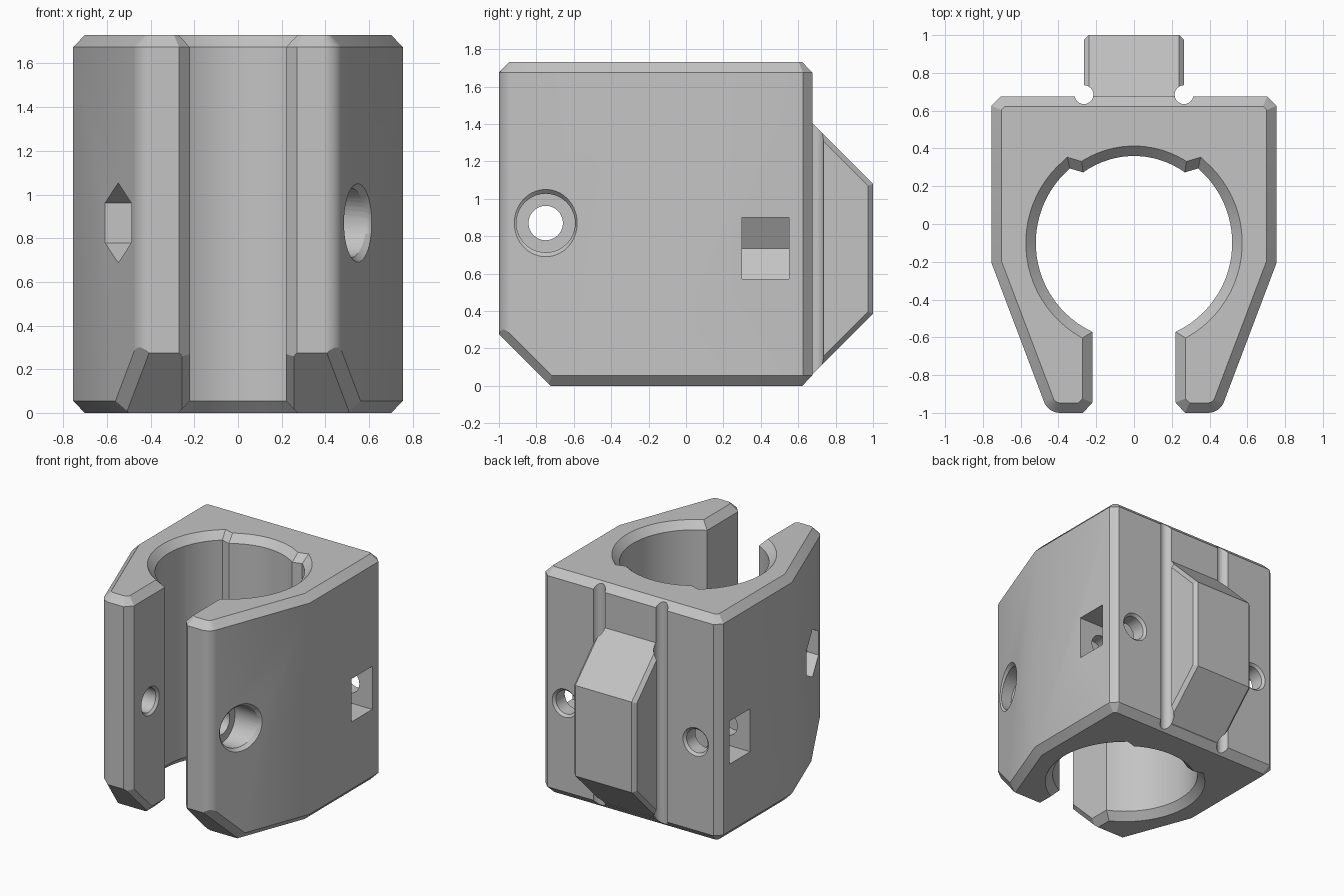
import bpy, bmesh, math
from mathutils import Matrix, Vector

cube = bpy.data.objects.get("Cube")
if cube:
    bpy.data.objects.remove(cube, do_unlink=True)

grey = bpy.data.materials.new("plain grey")
grey.use_nodes = True
grey.diffuse_color = (0.55, 0.55, 0.55, 1)
for node in grey.node_tree.nodes:
    if node.type == 'BSDF_PRINCIPLED':
        node.inputs["Base Color"].default_value = grey.diffuse_color

# Frames whose local z runs along world x, and along world -y
ALONG_X = Matrix(((0, 0, 1, 0), (1, 0, 0, 0), (0, 1, 0, 0), (0, 0, 0, 1)))
ALONG_Y = Matrix(((1, 0, 0, 0), (0, 0, -1, 0), (0, 1, 0, 0), (0, 0, 0, 1)))


def arc(cx, cy, r, start, end, steps):
    angles = [math.radians(start + (end - start) * i / steps) for i in range(steps + 1)]
    return [(cx + r * math.cos(a), cy + r * math.sin(a)) for a in angles]


def ring(cx, cy, r, sides=40, turn=0):
    return arc(cx, cy, r, turn, turn + 360, sides)[:-1]


def inset(points, d):
    """Move a counter-clockwise outline inward by d with mitred corners."""
    result = []
    for i, p in enumerate(points):
        a, b, c = Vector(points[i - 1]), Vector(p), Vector(points[(i + 1) % len(points)])
        e, f = (b - a).normalized(), (c - b).normalized()
        n, m = Vector((-e.y, e.x)), Vector((-f.y, f.x))
        result.append(b + (n + m) * d / (1 + n.dot(m)))
    return result


def solid(name, outline, levels, matrix=Matrix()):
    """Loft an outline through (height, inset) levels."""
    bm = bmesh.new()
    rows = [[bm.verts.new((p[0], p[1], h)) for p in inset(outline, d)] for h, d in levels]
    count = len(outline)
    for low, high in zip(rows, rows[1:]):
        for i in range(count):
            j = (i + 1) % count
            bm.faces.new((low[i], low[j], high[j], high[i]))
    bm.faces.new(rows[0][::-1])
    bm.faces.new(rows[-1])
    bm.transform(matrix)
    bmesh.ops.recalc_face_normals(bm, faces=bm.faces)
    mesh = bpy.data.meshes.new(name)
    bm.to_mesh(mesh)
    bm.free()
    mesh.materials.append(grey)
    obj = bpy.data.objects.new(name, mesh)
    bpy.context.collection.objects.link(obj)
    return obj


def slab(name, point, normal, width, depth):
    """Plate whose underside lies on the plane through point."""
    h = width / 2
    place = Matrix.Translation(point) @ Vector(normal).to_track_quat('Z', 'Y').to_matrix().to_4x4()
    return solid(name, [(-h, -h), (h, -h), (h, h), (-h, h)], [(0, 0), (depth, 0)], place)


def combine(target, other, operation='DIFFERENCE'):
    other.hide_render = True
    mod = target.modifiers.new("combine", 'BOOLEAN')
    mod.operation, mod.solver, mod.object = operation, 'EXACT', other
    bpy.context.view_layer.objects.active = target
    bpy.ops.object.modifier_apply(modifier=mod.name)
    bpy.data.objects.remove(other, do_unlink=True)


# Clamp body: C-shaped plan with a raised pad at the back of the bore
BORE_Y, BORE_R = -0.10, 0.52
half = arc(0, BORE_Y, 0.46, 87, 54.2, 7)
half += arc(0, BORE_Y, BORE_R, 49.3, -math.degrees(math.acos(0.22 / BORE_R)), 24)
half += [(0.22, -0.945), (0.27, -1)]
half += arc(0.392, -0.91, 0.09, -90, -20.7, 6)
half += [(0.755, -0.205), (0.755, 0.625), (0.705, 0.675)]
plan = half + [(-x, y) for x, y in reversed(half)]
body = solid("clamp_body", plan, [(0, 0.053), (0.055, 0), (1.675, 0), (1.73, 0.053)])

# Sloping cut under the front of both arms, with its edge chamfers
MID = Vector((0, -0.8625, 0.1375))
under = Vector((0, -1, -1)).normalized()
combine(body, slab("front_cut", MID, under, 3, 1))
for s in (1, -1):
    for x, side, depth, width in ((0.506, (s * 0.935, -0.354, 0), 0.028, 1.0),
                                  (0.22, (-s, 0, 0), 0.025, 0.6)):
        n = (under + Vector(side)).normalized()
        point = Vector((s * x, MID.y, MID.z)) - n * depth
        combine(body, slab("edge_cut", point, n, width, 0.1))

# Mounting key on the back
key = solid("back_key", [(0.64, 0.025), (1, 0.385), (1, 1.08), (0.64, 1.44)],
            [(-0.265, 0.026), (-0.239, 0), (0.239, 0), (0.265, 0.026)], ALONG_X)
combine(body, key, 'UNION')

NUT_X, NUT_Z = 0.555, 0.735
for s in (1, -1):
    # Relief groove beside the key
    combine(body, solid("groove", ring(s * 0.265, 0.685, 0.05, 24), [(-0.5, 0), (2, 0)]))
    # Back screw hole with a chamfered mouth
    combine(body, solid("screw_hole", ring(s * NUT_X, NUT_Z, 0.09, 32),
                        [(-0.2, 0), (-0.657, 0), (-0.72, -0.063)], ALONG_Y))
    # Nut pocket opening on the side, with a pointed inner end
    pocket = [(NUT_X - 0.19, NUT_Z), (NUT_X - 0.095, 0.57), (0.9, 0.57),
              (0.9, 0.90), (NUT_X - 0.095, 0.90)]
    if s < 0:
        pocket = [(-x, z) for x, z in reversed(pocket)]
    combine(body, solid("nut_pocket", pocket, [(-0.3, 0), (-0.55, 0)], ALONG_Y))

    # Clamp bolt hole, chamfered at the slot
    combine(body, solid("bolt_hole", ring(0, 0, 0.092, 32),
                        [(s * 0.19, -0.047), (s * 0.237, 0), (s * 0.6, 0)],
                        Matrix.Translation((0, -0.75, 0.87)) @ ALONG_X))

# Round bolt-head recess on one arm, hexagonal nut recess on the other
at_bolt = Matrix.Translation((0, -0.75, 0.87))
combine(body, solid("head_recess", ring(0, 0, 0.157), [(0.39, 0), (1, 0)], at_bolt @ ALONG_X))
tilt = Matrix.Translation((0.549, -0.75, 0.87)) @ Matrix.Rotation(math.radians(-20.7), 4, 'Z')
combine(body, solid("recess_lip", ring(0, 0, 0.15), [(-0.03, 0), (0.04, -0.07)], tilt @ ALONG_X))
combine(body, solid("hex_recess", ring(0, 0, 0.183, 6, 30), [(-0.39, 0), (-1, 0)],
                    at_bolt @ ALONG_X))

# Smooth the round faces, keep the chamfers crisp
bpy.ops.object.select_all(action='DESELECT')
body.select_set(True)
bpy.context.view_layer.objects.active = body
bpy.ops.object.shade_smooth_by_angle(angle=math.radians(25))
weighted = body.modifiers.new("weighted_normals", 'WEIGHTED_NORMAL')
weighted.keep_sharp = True
